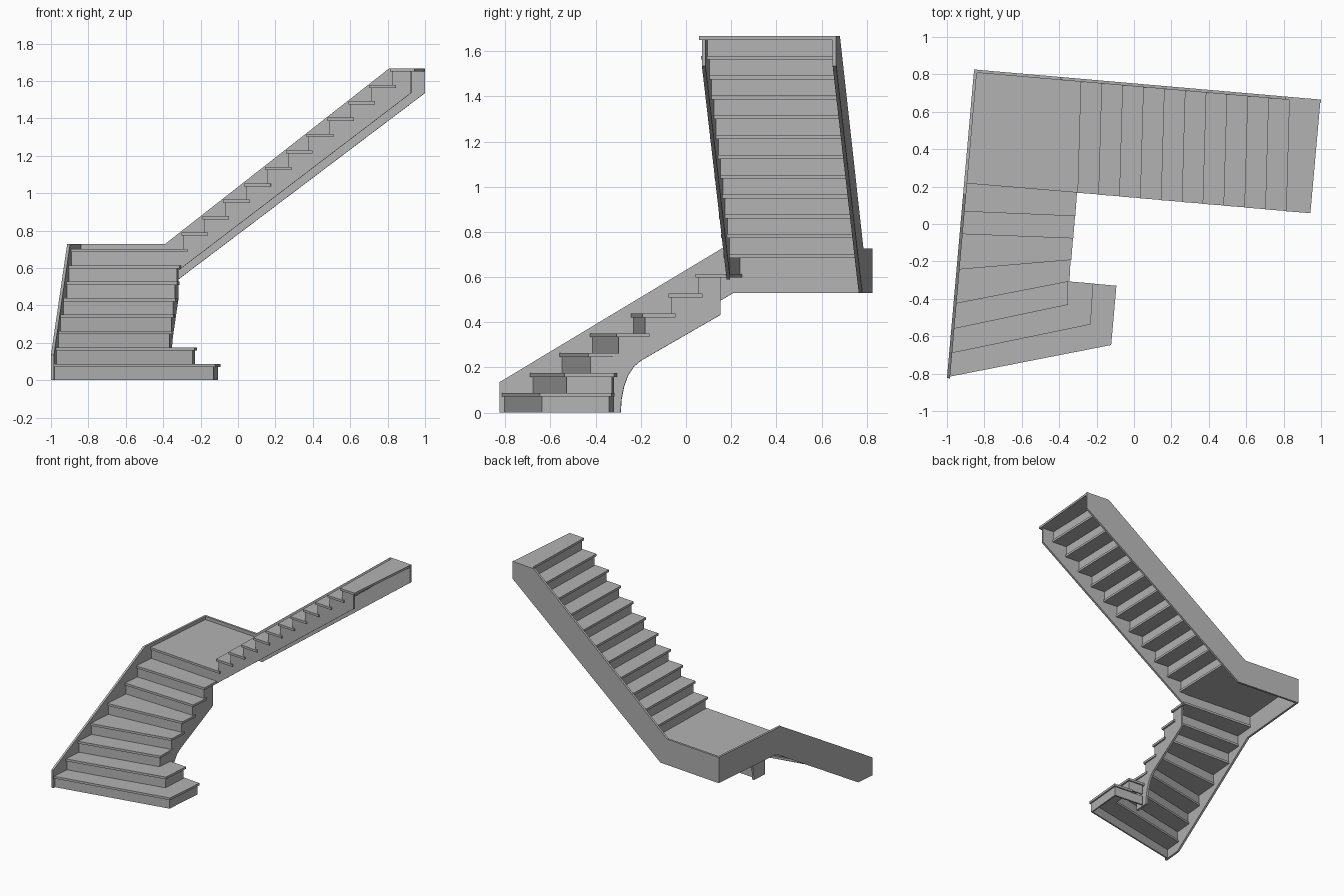
import bpy, bmesh
from mathutils import Vector as V

if "Cube" in bpy.data.objects:
    bpy.data.objects.remove(bpy.data.objects["Cube"])

RISE = 1.667 / 19      # height of one step
TH = 0.017             # tread thickness
NOSE = 0.011           # tread overhang
BACK = 0.031           # rear edge of a tread behind the next nosing

# Dark grey paint
paint = bpy.data.materials.new("grey_paint")
paint.diffuse_color = (0.45, 0.45, 0.45, 1)
paint.use_nodes = True
paint.node_tree.nodes["Principled BSDF"].inputs["Base Color"].default_value = paint.diffuse_color


def solid(name, base, shift):
    """Closed prism: flat outline swept along a vector."""
    bm = bmesh.new()
    face = bm.faces.new([bm.verts.new(p) for p in base])
    ext = bmesh.ops.extrude_face_region(bm, geom=[face])['geom']
    bmesh.ops.translate(bm, vec=shift,
                        verts=[g for g in ext if isinstance(g, bmesh.types.BMVert)])
    bmesh.ops.recalc_face_normals(bm, faces=bm.faces)
    me = bpy.data.meshes.new(name)
    bm.to_mesh(me)
    bm.free()
    me.materials.append(paint)
    ob = bpy.data.objects.new(name, me)
    bpy.context.collection.objects.link(ob)
    return ob


def slab(name, pts, z0, z1):
    return solid(name, [V((p[0], p[1], z0)) for p in pts], V((0, 0, z1 - z0)))


def offset(path, d):
    """Mitred offset of a polyline to its left."""
    pts = [V(p) for p in path]
    norms = []
    for a, b in zip(pts, pts[1:]):
        t = (b - a).normalized()
        norms.append(V((-t.y, t.x)))
    out = []
    for i, p in enumerate(pts):
        n1, n2 = norms[max(i - 1, 0)], norms[min(i, len(norms) - 1)]
        out.append(p + (n1 + n2) * (d / (1 + n1.dot(n2))))
    return out


def riser(name, path, z0, z1):
    slab(name, offset(path, NOSE) + offset(path, NOSE + 0.011)[::-1], z0, z1)


def string_board(name, p, q, axis, profile, thick):
    """Upright board in the plane p-q; profile is (x or y, z)."""
    p, q = V(p), V(q)
    base = []
    for c, z in profile:
        w = p + (q - p) * ((c - p[axis]) / (q[axis] - p[axis]))
        base.append(V((w.x, w.y, z)))
    d = (q - p).normalized()
    solid(name, base, V((d.y, -d.x, 0)) * thick)


def top(k):
    return k * RISE


# Plan lines
CORNER, FRONT, END = (-0.855, 0.826), (-1.0, -0.824), (1.0, 0.665)


def left_pt(y):
    return (-0.841 - 0.0879 * (0.826 - y), y)


def back_pt(x):
    return (x, 0.812 - (x + 0.855) * 0.0868)


def inner_pt(x):
    return (x, 0.167 - (x + 0.305) * 0.0884)


# Outer strings
string_board("left_outer_string", FRONT, CORNER, 1,
             [(-0.824, 0), (-0.67, 0), (0.21, 0.53), (0.826, 0.53),
              (0.826, 0.727), (0.16, 0.727), (-0.824, 0.135)], 0.016)
string_board("back_outer_string", CORNER, END, 0,
             [(-0.855, 0.53), (-0.33, 0.53), (1.0, 1.535), (1.0, 1.667),
              (0.81, 1.667), (-0.39, 0.727), (-0.855, 0.727)], 0.016)

# Lower flight: nosing lines, first two steps wrap round the newel end
left_y = [-0.816, -0.69, -0.56, -0.425, -0.243, -0.054, 0.067, 0.217]
right = [(-0.122, -0.647), (-0.232, -0.537), (-0.354, -0.432), (-0.345, -0.307),
         (-0.335, -0.192), (-0.325, -0.077), (-0.314, 0.042), (-0.305, 0.168)]
nosing = [[left_pt(y), r] for y, r in zip(left_y, right)]
inner_foot = (-0.345, -0.307)
nosing[0].append((-0.094, -0.33))
nosing[1].append((-0.218, -0.318))
nosing[2].append(inner_foot)

for i in range(7):
    k = i + 1
    front = nosing[i] if i < 2 else nosing[i][:2]
    slab(f"lower_tread_{k}", [V(p) for p in front] + offset(nosing[i + 1], BACK)[::-1],
         top(k) - TH, top(k))
for i in range(8):
    path = list(nosing[i])
    if i < 2:
        path.append(inner_foot)
    else:
        a, b = V(path[0]), V(path[1])
        path = [a, b + (a - b).normalized() * 0.012]
    riser(f"lower_riser_{i + 1}", path, top(i), top(i + 1) - TH)

# Lower inner cut string with curved foot
prof = [(-0.41, 0), (-0.29, 0), (-0.286, 0.06), (-0.275, 0.115), (-0.257, 0.165),
        (-0.232, 0.203), (-0.2, 0.23), (0.152, 0.433), (0.152, top(7) - TH)]
for k in range(7, 2, -1):
    y = right[k - 1][1] + NOSE
    prof += [(y, top(k) - TH), (y, top(k - 1) - TH)]
prof = prof[:-1] + [(-0.41, 0.1)]
string_board("lower_inner_string", (-0.357, -0.305), (-0.317, 0.17), 1, prof, -0.016)

# Upper flight nosing lines, outer end to inner end
upper = [[back_pt(-0.285 + 0.1115 * j), inner_pt(-0.302 + 0.1115 * j)] for j in range(11)]

# Quarter landing
slab("landing", [V(p) for p in nosing[7]] + offset(upper[0], BACK)[::-1] + [V((-0.842, 0.812))],
     top(8) - TH, top(8))

# Upper treads and risers
for j in range(11):
    k = 9 + j
    if j < 10:
        rear = offset(upper[j + 1], BACK)[::-1]
    else:
        rear = [V((0.943, 0.058)), V((0.996, 0.65))]
    slab(f"upper_tread_{j + 1}", [V(p) for p in upper[j]] + rear, top(k) - TH, top(k))
    a, b = V(upper[j][0]), V(upper[j][1])
    riser(f"upper_riser_{j + 1}", [a, b + (a - b).normalized() * 0.012],
          top(k - 1), top(k) - TH)

# Upper inner cut string
prof = [(-0.315, 0.59), (0.925, 1.535), (0.925, top(19) - TH)]
for j in range(10, -1, -1):
    x = upper[j][1][0] + NOSE
    prof += [(x, top(9 + j) - TH), (x, top(8 + j) - TH)]
prof.append((-0.315, top(8) - TH))
string_board("upper_inner_string", (-0.305, 0.179), (0.94, 0.069), 0, prof, -0.016)
